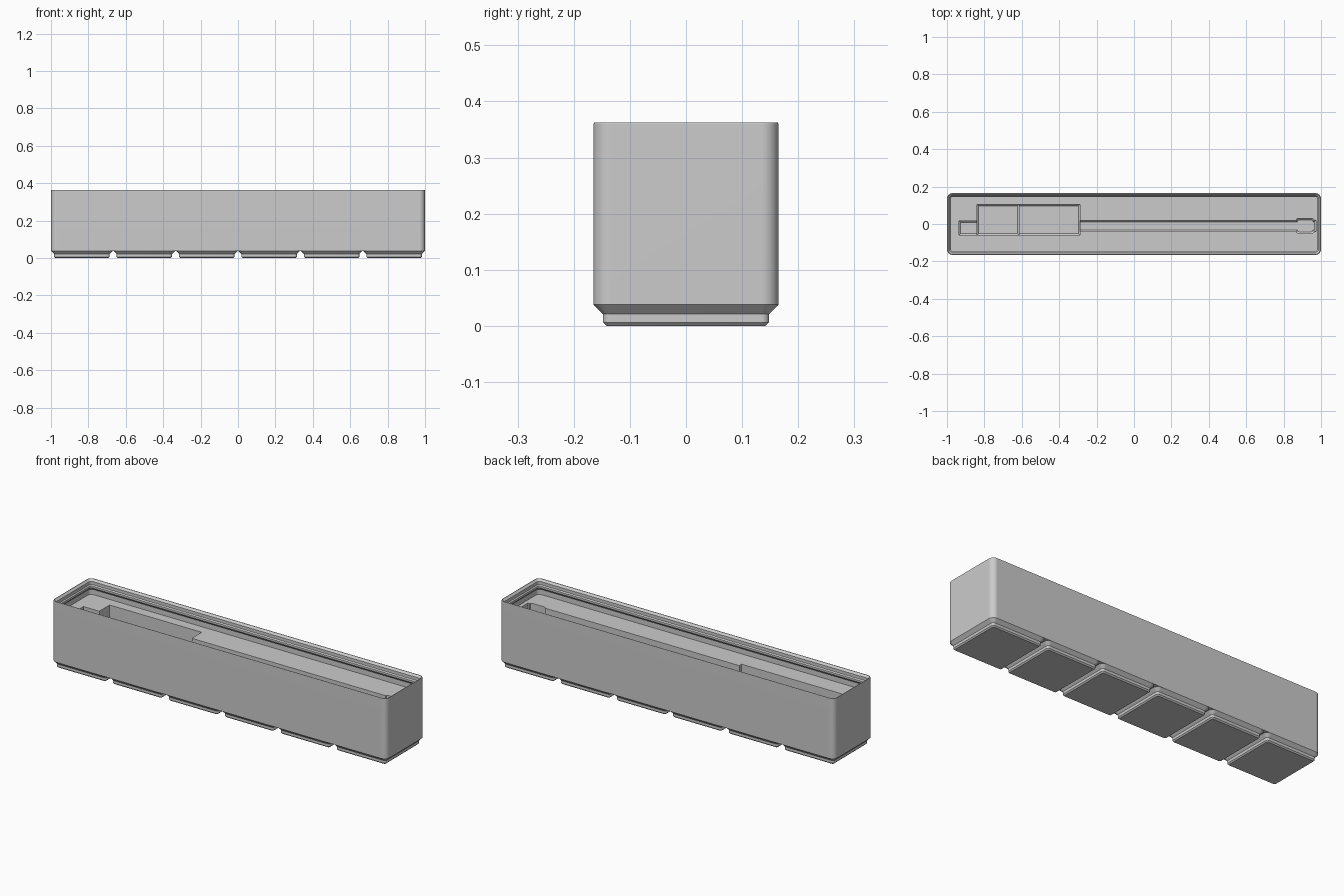
import bpy, bmesh, math

if "Cube" in bpy.data.objects:
    bpy.data.objects.remove(bpy.data.objects["Cube"])

MM = 2 / 251.5            # millimetres to scene units
LENGTH, WIDTH, RADIUS = 251.5, 41.5, 3.75

grey = bpy.data.materials.new("light grey plastic")
grey.diffuse_color = (0.6, 0.6, 0.6, 1)
grey.use_nodes = True
grey.node_tree.nodes["Principled BSDF"].inputs["Base Color"].default_value = grey.diffuse_color


def ring(x0, x1, y0, y1, r, z, seg):
    """Rounded rectangle outline, counter-clockwise; seg 0 gives square corners."""
    pts = []
    corners = ((x1, y1, 1, 1, 0), (x0, y1, -1, 1, 90),
               (x0, y0, -1, -1, 180), (x1, y0, 1, -1, 270))
    for cx, cy, sx, sy, start in corners:
        if seg == 0:
            pts.append((cx, cy, z))
            continue
        for i in range(seg + 1):
            a = math.radians(start + 90 * i / seg)
            pts.append((cx - sx * r + r * math.cos(a), cy - sy * r + r * math.sin(a), z))
    return pts


def loft(name, rings, cap_end=True):
    """Skin a stack of outlines, closing the ends."""
    bm = bmesh.new()
    loops = [[bm.verts.new(p) for p in pts] for pts in rings]
    n = len(loops[0])
    for a, b in zip(loops, loops[1:]):
        for i in range(n):
            j = (i + 1) % n
            bm.faces.new((a[i], a[j], b[j], b[i]))
    bm.faces.new(loops[0][::-1])
    if cap_end:
        bm.faces.new(loops[-1])
    mesh = bpy.data.meshes.new(name)
    bm.to_mesh(mesh)
    bm.free()
    mesh.materials.append(grey)
    ob = bpy.data.objects.new(name, mesh)
    bpy.context.collection.objects.link(ob)
    return ob


def centred_ring(cx, length, width, inset, z, seg=6):
    hl, hw = (length / 2 - inset) * MM, (width / 2 - inset) * MM
    return ring(cx - hl, cx + hl, -hw, hw, (RADIUS - inset) * MM, z * MM, seg)


def activate(ob):
    bpy.ops.object.select_all(action='DESELECT')
    ob.select_set(True)
    bpy.context.view_layer.objects.active = ob


def finish(ob):
    """Smooth rounded corners while keeping flat walls flat."""
    activate(ob)
    bpy.ops.object.shade_smooth_by_angle(angle=math.radians(30))
    mod = ob.modifiers.new("weighted normals", 'WEIGHTED_NORMAL')
    mod.keep_sharp = True


# Bin body: outer wall, stacking lip, undercut below the lip, raised inner floor
profile = [(0, 4.75), (0, 45.2), (0.2, 45.6), (0.6, 45.6), (1.9, 44.3), (1.9, 42.2),
           (2.6, 41.5), (2.6, 40.2), (0.95, 38.5), (0.95, 35)]
body = loft("bin_body", [centred_ring(0, LENGTH, WIDTH, d, z) for d, z in profile])

# Pockets in the floor: x0, x1, y0, y1, floor height, corner segments
pockets = {
    "jaw_pocket": (-0.84, -0.615, -0.06, 0.105, 0.07, 0),
    "head_pocket": (-0.82, -0.29, -0.06, 0.105, 0.16, 0),
    "side_pocket": (-0.935, -0.815, -0.06, 0.017, 0.18, 0),
    "beam_slot": (-0.32, 0.972, -0.04, 0.02, 0.19, 0),
    "slot_end_pocket": (0.865, 0.965, -0.05, 0.03, 0.19, 2),
}
C = 0.008                 # chamfer around each pocket floor
for name, (x0, x1, y0, y1, z, seg) in pockets.items():
    cutter = loft(name + "_cutter", [
        ring(x0 + C, x1 - C, y0 + C, y1 - C, 0.01, z, seg),
        ring(x0, x1, y0, y1, 0.015, z + C, seg),
        ring(x0, x1, y0, y1, 0.015, 0.30, seg)])
    cutter.hide_render = True
    activate(body)
    cut = body.modifiers.new(name, 'BOOLEAN')
    cut.operation = 'DIFFERENCE'
    cut.solver = 'EXACT'
    cut.object = cutter
    bpy.ops.object.modifier_apply(modifier=cut.name)
    bpy.data.objects.remove(cutter)
finish(body)

# Six stepped feet under the body
foot_profile = [(2.95, 0), (2.15, 0.8), (2.15, 2.6), (0, 4.75)]
for i in range(6):
    cx = (i - 2.5) * 42 * MM
    foot = loft(f"foot_{i + 1}",
                [centred_ring(cx, 41.5, WIDTH, d, z) for d, z in foot_profile],
                cap_end=False)
    finish(foot)
